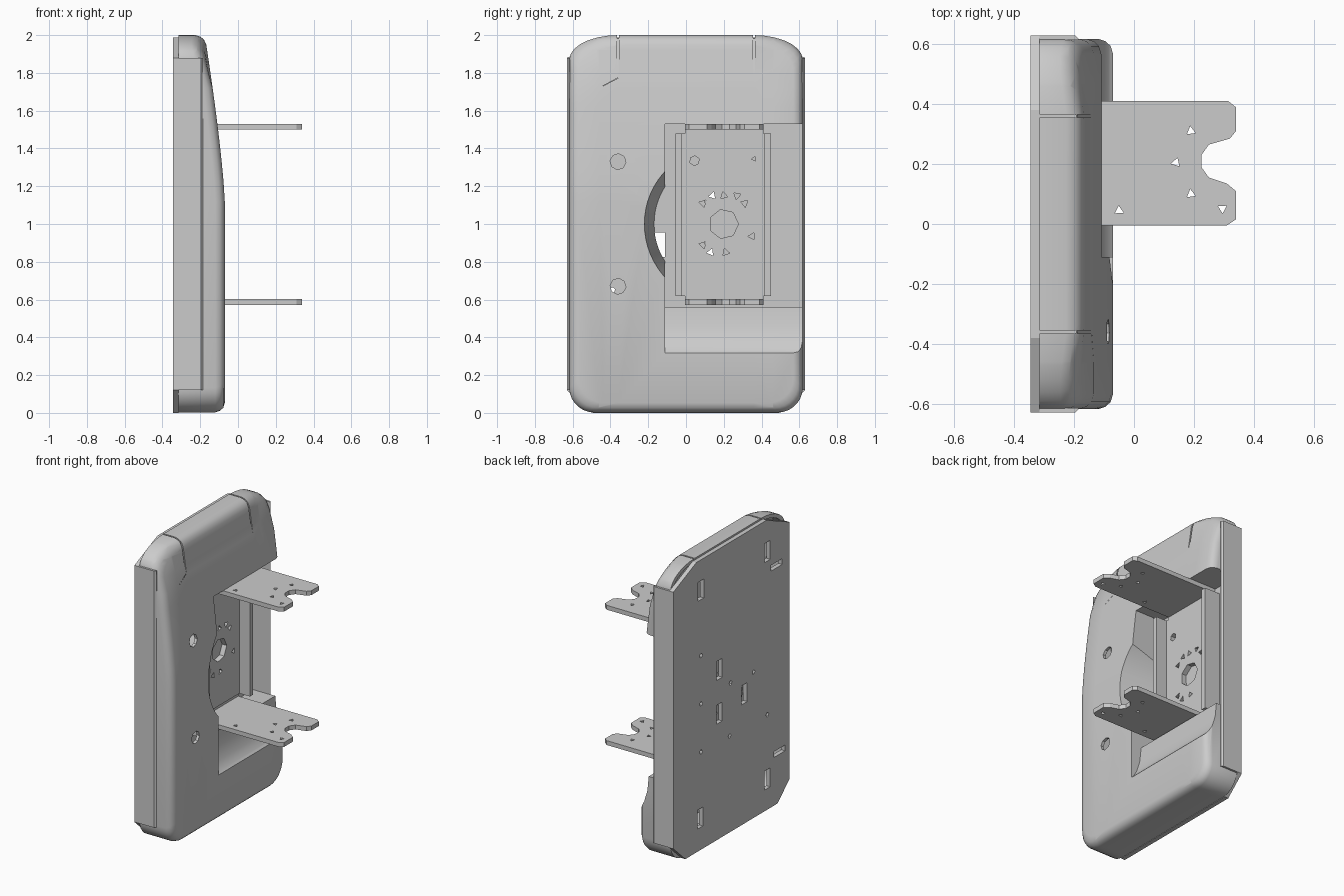
import bpy, bmesh, math
from mathutils import Vector

cube = bpy.data.objects.get("Cube")
if cube:
    bpy.data.objects.remove(cube)

grey = bpy.data.materials.new("light grey")
grey.use_nodes = True
grey.diffuse_color = (0.6, 0.6, 0.6, 1)
grey.node_tree.nodes["Principled BSDF"].inputs["Base Color"].default_value = (0.6, 0.6, 0.6, 1)


def finish(name, bm):
    bmesh.ops.recalc_face_normals(bm, faces=bm.faces)
    me = bpy.data.meshes.new(name)
    bm.to_mesh(me)
    bm.free()
    me.materials.append(grey)
    ob = bpy.data.objects.new(name, me)
    bpy.context.collection.objects.link(ob)
    return ob


def loft(name, rings):
    """Skin a list of equal-length point loops and cap both ends."""
    bm = bmesh.new()
    loops = [[bm.verts.new(p) for p in r] for r in rings]
    n = len(loops[0])
    for a, b in zip(loops, loops[1:]):
        for i in range(n):
            bm.faces.new((a[i], a[(i + 1) % n], b[(i + 1) % n], b[i]))
    bm.faces.new(loops[0])
    bm.faces.new(loops[-1])
    return finish(name, bm)


def prism(name, pts, axis, lo, hi):
    """Extrude a 2D profile along an axis; the other axes keep x, y, z order."""
    def place(p, t):
        v = list(p)
        v.insert(axis, t)
        return v
    return loft(name, [[place(p, t) for p in pts] for t in (lo, hi)])


def box(name, x, y, z):
    return prism(name, [(x[0], y[0]), (x[1], y[0]), (x[1], y[1]), (x[0], y[1])], 2, *z)


def disc(y, z, r, n, turn=0.0):
    return [(y + r * math.cos(turn + math.tau * i / n), z + r * math.sin(turn + math.tau * i / n))
            for i in range(n)]


def combine(ob, others, op="DIFFERENCE"):
    """Apply booleans, then discard the helper objects."""
    for c in others:
        c.hide_render = True
        m = ob.modifiers.new("bool", "BOOLEAN")
        m.operation, m.object, m.solver = op, c, "EXACT"
    dg = bpy.context.evaluated_depsgraph_get()
    me = bpy.data.meshes.new_from_object(ob.evaluated_get(dg))
    ob.modifiers.clear()
    ob.data = me
    for c in others:
        bpy.data.objects.remove(c)
    return ob


def smooth(ob, deg=32):
    bpy.ops.object.select_all(action="DESELECT")
    ob.select_set(True)
    bpy.context.view_layer.objects.active = ob
    bpy.ops.object.shade_smooth_by_angle(angle=math.radians(deg))


def outline(off):
    """Rounded cover outline in y, z; wider corners at the top."""
    pts = []
    w, lo, hi = 0.618 - off, 0.003 + off, 2.0 - off
    for sy, sz, ry, rz in ((1, -1, .13, .13), (1, 1, .26, .13), (-1, 1, .26, .13), (-1, -1, .13, .13)):
        arc = [math.pi / 2 * i / 7 for i in range(8)]
        if sy * sz > 0:
            arc.reverse()
        for a in arc:
            z0 = hi - rz if sz > 0 else lo + rz
            pts.append((sy * (w - ry + ry * math.sin(a)), z0 + sz * rz * math.cos(a)))
    return pts


def cover_solid(name, rings):
    """Loft the cover, slice it, then lean its upper front backwards."""
    ob = loft(name, [[(x, y, z) for y, z in outline(off)] for x, off in rings])
    bm = bmesh.new()
    bm.from_mesh(ob.data)
    cuts = [((0, 0, 1.12 + .1 * i), (0, 0, 1)) for i in range(9)]
    cuts += [((0, s * y, 0), (0, 1, 0)) for s in (-1, 1) for y in (.36, .46)]
    for co, no in cuts:
        bmesh.ops.bisect_plane(bm, geom=bm.verts[:] + bm.edges[:] + bm.faces[:],
                               plane_co=co, plane_no=no)
    for v in bm.verts:
        if v.co.x > -.2:
            t = max(0, v.co.z - 1.12)
            v.co.x -= .125 * t ** 1.3 + .6 * max(0, v.co.z - 1.72) * max(0, abs(v.co.y) - .36)
    bm.to_mesh(ob.data)
    bm.free()
    return ob


def pocket(g):
    """Side opening with a scooped lower lip, grown by g."""
    prof = [(-.5, 1.53 + g), (.1, 1.53 + g), (.1, .29 - g), (-.05 - g, .30 - g), (-.085 - g, .33 - g),
            (-.115 - g, .38 - g), (-.14 - g, .46 - g), (-.15 - g, .56 - g), (-.5, .56 - g)]
    return prism("pocket_cutter", prof, 1, -.11 - g, .8)


def dish(g):
    """Tapered round recess, grown by g."""
    return loft("dish_cutter", [[(x, y, z) for y, z in disc(.2, 1, r + g, 64)]
                                for x, r in ((-.5, .33), (0, .435))])


def x_holes(specs, lo=-.5, hi=.1):
    return [prism("hole_cutter", disc(y, z, r, n, y * 9), 0, lo, hi) for y, z, r, n in specs]


# Hollow front cover
cover = cover_solid("front_cover", [(-.315, 0), (-.12, 0), (-.095, .008), (-.078, .024), (-.07, .05)])
inner = cover_solid("cover_hollow", [(-.4, .02), (-.14, .02), (-.09, .055)])
combine(inner, [pocket(.015), dish(.015)])
groove = [(-.13, 1.72), (0, 1.72), (0, 2.1), (-.33, 2.1), (-.33, 1.985), (-.19, 1.985)]
cutters = [inner, pocket(0), dish(0)]
cutters += [prism("groove_cutter", groove, 1, s * .36 - .005, s * .36 + .005) for s in (-1, 1)]
cutters += x_holes([(-.36, 1.33, .042, 8), (-.36, .67, .042, 8)], -.25)
smooth(combine(cover, cutters))

# Back plate with slots and small holes
half = [(.5, 0), (.63, .12), (.63, 1.88), (.38, 1.988)]
plate = prism("back_plate", half + [(-y, z) for y, z in reversed(half)], 0, -.345, -.315)
tall = [(.33, 1.78), (-.39, 1.77), (.13, 1.16), (.13, .86), (-.14, .89), (-.39, .21), (.34, .22)]
wide = [(-.49, 1.64), (-.52, .35)]
slots = [box("slot_cutter", (-.5, 0), (y - .03, y + .03), (z - .065, z + .065)) for y, z in tall]
slots += [box("slot_cutter", (-.5, 0), (y - .06, y + .06), (z - .02, z + .02)) for y, z in wide]
slots += x_holes([(y, z, .016, 5) for y, z in
                  ((.33, 1.33), (.33, 1), (.33, .67), (.02, .66), (-.24, 1), (-.39, .65), (.01, 1.02))])
combine(plate, slots)

# Folded side flanges of the back plate
for side, s in (("left", 1), ("right", -1)):
    prof = [(-.345, s * .60), (-.345, s * .618), (-.333, s * .63), (-.197, s * .63), (-.185, s * .619),
            (-.185, s * .615), (-.315, s * .615), (-.315, s * .60)]
    prism(side + "_side_flange", prof, 2, .12, 1.88)

# Mounting channel inside the opening
base = box("channel_base", (-.316, -.28), (-.055, .45), (.62, 1.48))
marks = [(.09, 1.11), (.14, 1.15), (.2, 1.15), (.27, 1.15), (.31, 1.11), (.35, .935),
         (.21, .85), (.13, .85), (.09, .89)]
combine(base, x_holes([(.2, 1, .078, 7), (.045, 1.335, .026, 6), (.36, 1.345, .014, 3)]
                      + [(y, z, .022, 3) for y, z in marks], -.5, 0))
for name, y in (("channel_front_wall", -.055), ("channel_rear_wall", .415)):
    box(name, (-.29, -.2), (y, y + .035), (.62, 1.48))
for name, z in (("lower_tab", .57), ("upper_tab", 1.47)):
    box(name, (-.316, -.285), (-.005, .41), (z, z + .06))

# Forked arms
fork = [(-.3, -.005), (.31, -.005), (.34, .015), (.34, .11), (.31, .135), (.25, .155), (.225, .19),
        (.225, .23), (.25, .265), (.32, .285), (.34, .31), (.34, .39), (.315, .41), (-.3, .41)]
bolts = [(.19, .31), (.14, .205), (.19, .1), (.295, .052), (-.05, .045)]
for name, z in (("lower_arm", .572), ("upper_arm", 1.5)):
    arm = prism(name, fork, 2, z, z + .03)
    combine(arm, [prism("bolt_cutter", disc(x, y, .017, 3, x * 9), 2, z - .1, z + .1) for x, y in bolts])
